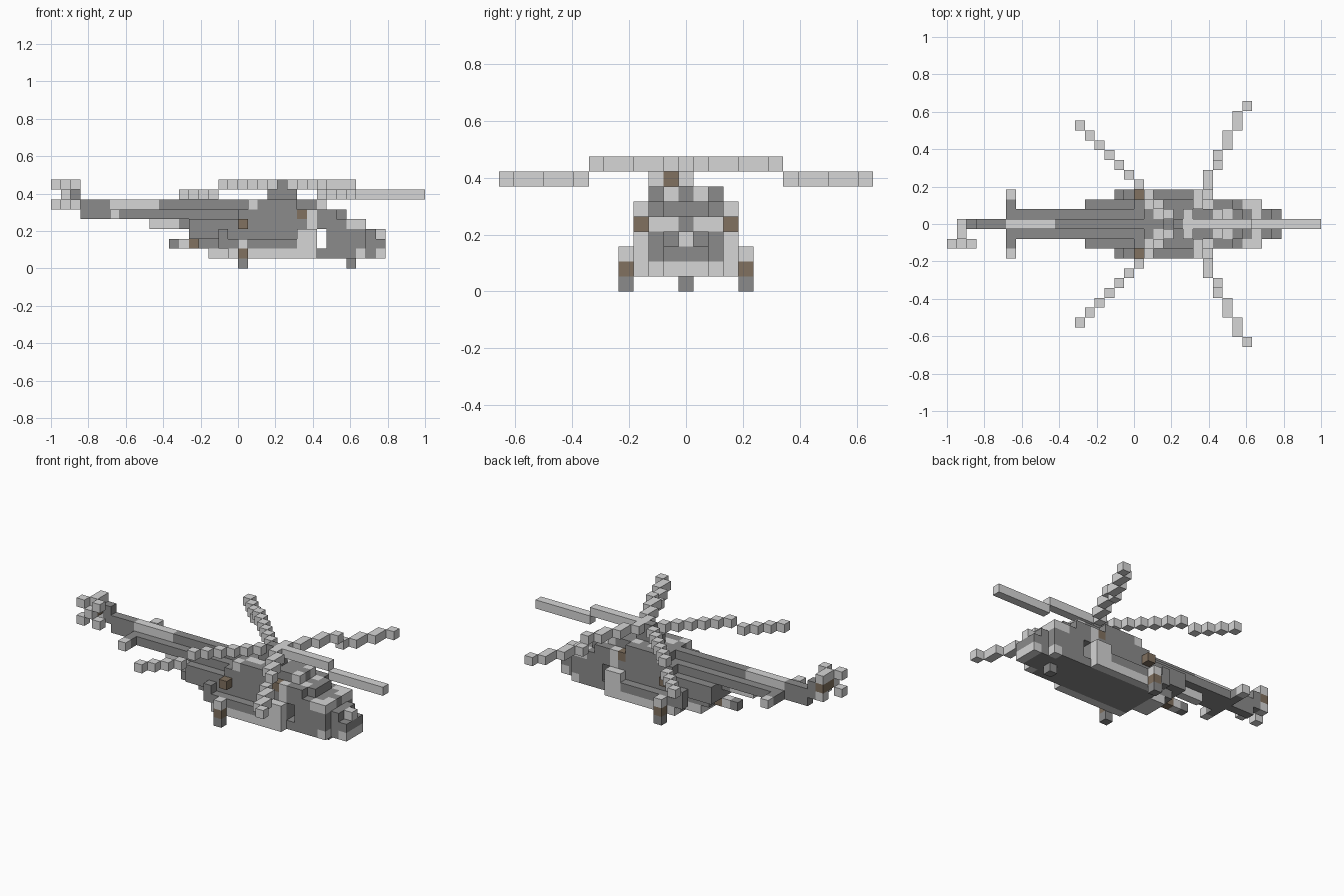
import bpy
import bmesh
from mathutils import Vector

if "Cube" in bpy.data.objects:
    bpy.data.objects.remove(bpy.data.objects["Cube"], do_unlink=True)

UNIT = 2 / 38
DARK, LIGHT, BROWN = range(3)
DIRECTIONS = [Vector(d) for d in
              ((1, 0, 0), (-1, 0, 0), (0, 1, 0), (0, -1, 0), (0, 0, 1), (0, 0, -1))]


def make_material(name, colour):
    material = bpy.data.materials.new(name)
    material.use_nodes = True
    material.diffuse_color = (*colour, 1)
    material.node_tree.nodes["Principled BSDF"].inputs["Base Color"].default_value = (*colour, 1)
    return material


materials = [make_material("dark grey", (0.26, 0.26, 0.26)),
             make_material("light grey", (0.67, 0.67, 0.67)),
             make_material("brown", (0.22, 0.165, 0.115))]


class Part:
    """A blocky part on a cubic grid: x counts from the tail, y from the middle, z from the floor."""

    def __init__(self, name):
        self.name = name
        self.cells = {}

    def box(self, colour, x, y, z, mirror=True):
        """Fill inclusive ranges; a single number is one cell. Mirrored across y."""
        x, y, z = [(r, r) if isinstance(r, int) else r for r in (x, y, z)]
        for i in range(x[0], x[1] + 1):
            for j in range(y[0], y[1] + 1):
                for k in range(z[0], z[1] + 1):
                    for side in ((1, -1) if mirror else (1,)):
                        self.cells[(i, j * side, k)] = colour
        return self

    def cut(self, x, z):
        """Open a passage through the whole width."""
        for cell in list(self.cells):
            if x[0] <= cell[0] <= x[1] and z[0] <= cell[2] <= z[1]:
                del self.cells[cell]
        return self

    def build(self):
        """Make the outer faces of all cells and merge the flat areas."""
        bm = bmesh.new()
        for cell, colour in self.cells.items():
            centre = Vector(cell) + Vector((0.5, 0, 0.5))
            for normal in DIRECTIONS:
                if tuple(int(c) for c in Vector(cell) + normal) in self.cells:
                    continue
                side = Vector((normal.y, normal.z, normal.x))
                up = normal.cross(side)
                corners = [centre + (normal + side * a + up * b) / 2
                           for a, b in ((-1, -1), (1, -1), (1, 1), (-1, 1))]
                face = bm.faces.new([bm.verts.new((c - Vector((19, 0, 0))) * UNIT) for c in corners])
                face.material_index = colour
        bmesh.ops.remove_doubles(bm, verts=bm.verts, dist=UNIT / 50)
        bmesh.ops.dissolve_limit(bm, angle_limit=0.01, verts=bm.verts, edges=bm.edges,
                                 delimit={'MATERIAL', 'NORMAL'})
        mesh = bpy.data.meshes.new(self.name)
        bm.to_mesh(mesh)
        bm.free()
        for material in materials:
            mesh.materials.append(material)
        bpy.context.collection.objects.link(bpy.data.objects.new(self.name, mesh))


# Fuselage: stepped layers, nose, then the open doorway
body = Part("fuselage")
body.box(LIGHT, (16, 17), (0, 1), 1)
body.box(DARK, (18, 31), (0, 2), 1)
body.box(DARK, (15, 17), (0, 1), 2)
body.box(DARK, (18, 31), (0, 2), 2)
body.box(DARK, (14, 31), (0, 2), (3, 4))
body.box(DARK, (14, 18), (0, 1), 5)
body.box(DARK, (19, 28), (0, 2), 5)
body.box(DARK, 29, (0, 1), 5)
body.box(DARK, (20, 24), (0, 2), 6)
body.box(DARK, (25, 27), (0, 1), 6)
body.box(DARK, (32, 33), (0, 1), (1, 2))
body.box(DARK, 32, (0, 1), 3)
body.box(LIGHT, 33, 0, 3)
body.cut((27, 27), (2, 3))

# Light patches on roof and nose
body.box(LIGHT, 20, 2, 6)
body.box(LIGHT, (21, 22), 1, 6)
body.box(LIGHT, 24, 1, 6)
body.box(LIGHT, 27, 1, 6)
body.box(LIGHT, 26, 2, (4, 5))
body.box(LIGHT, 28, 1, 5)
body.box(LIGHT, (30, 31), 2, 4)
body.box(LIGHT, 31, 1, 4)
body.box(LIGHT, 33, (0, 1), 1)
body.box(LIGHT, 31, 2, 1)

# Brown vents under the roof edge
body.box(BROWN, 25, 2, 5)
body.build()

# Side sponsons with light front ends, skirts and brown stubs above
sponsons = Part("side_sponsons")
sponsons.box(DARK, 17, 3, (2, 3))
sponsons.box(DARK, (18, 24), 3, 2)
sponsons.box(LIGHT, (25, 26), 3, (2, 3))
sponsons.box(LIGHT, (18, 26), 3, 1)
sponsons.box(BROWN, 19, 3, 4)
sponsons.build()

# Tail boom with light spine and lower fairing
boom = Part("tail_boom")
boom.box(DARK, (3, 19), 0, 6)
boom.box(DARK, (3, 13), 0, 5)
boom.box(DARK, (6, 13), 1, 5)
boom.box(LIGHT, (6, 10), 0, 6)
boom.box(LIGHT, (10, 12), 0, 4)
boom.box(DARK, 13, 0, 4)
boom.build()

# Belly spike under the boom
spike = Part("belly_spike")
spike.box(DARK, 12, 0, 2).box(LIGHT, 13, 0, 2).box(BROWN, 14, 0, 2)
spike.build()

# Stabiliser across the boom
stabiliser = Part("stabiliser")
stabiliser.box(DARK, 6, 2, 5).box(LIGHT, 6, 3, 5)
stabiliser.build()

# Tail fin
fin = Part("tail_fin")
fin.box(DARK, 2, 0, (6, 7)).box(LIGHT, 1, 0, (6, 8)).box(BROWN, 1, 0, 7)
fin.build()

# Tail rotor: crossed blades on a short shaft
tail_rotor = Part("tail_rotor")
tail_rotor.box(BROWN, 1, -1, 7, mirror=False)
tail_rotor.box(LIGHT, 1, -1, 8, mirror=False)
tail_rotor.box(LIGHT, 1, -2, 7, mirror=False)
for x in (0, 2):
    for z in (6, 8):
        tail_rotor.box(LIGHT, x, -2, z, mirror=False)
tail_rotor.build()

# Landing gear
rear_gear = Part("rear_gear")
rear_gear.box(DARK, 19, 4, 0).box(BROWN, 19, 4, 1).box(LIGHT, 19, 4, 2)
rear_gear.build()
Part("nose_gear").box(DARK, 30, 0, 0).build()

# Rotor mast
mast = Part("rotor_mast")
mast.box(DARK, (22, 24), 0, 7).box(DARK, 23, 0, 8)
mast.build()

# Main rotor: five stepped blades that drop one level near the tips
front_blade = Part("front_blade")
front_blade.box(LIGHT, (24, 30), 0, 8).box(LIGHT, (31, 37), 0, 7)
front_blade.build()

forward_blades = Part("forward_side_blades")
for y in range(1, 13):
    forward_blades.box(LIGHT, 24 + y // 2, y, 8 if y < 7 else 7)
forward_blades.build()

rear_blades = Part("rear_side_blades")
for y in range(1, 11):
    rear_blades.box(LIGHT, 23 - y, y, 8 if y < 7 else 7)
rear_blades.build()
